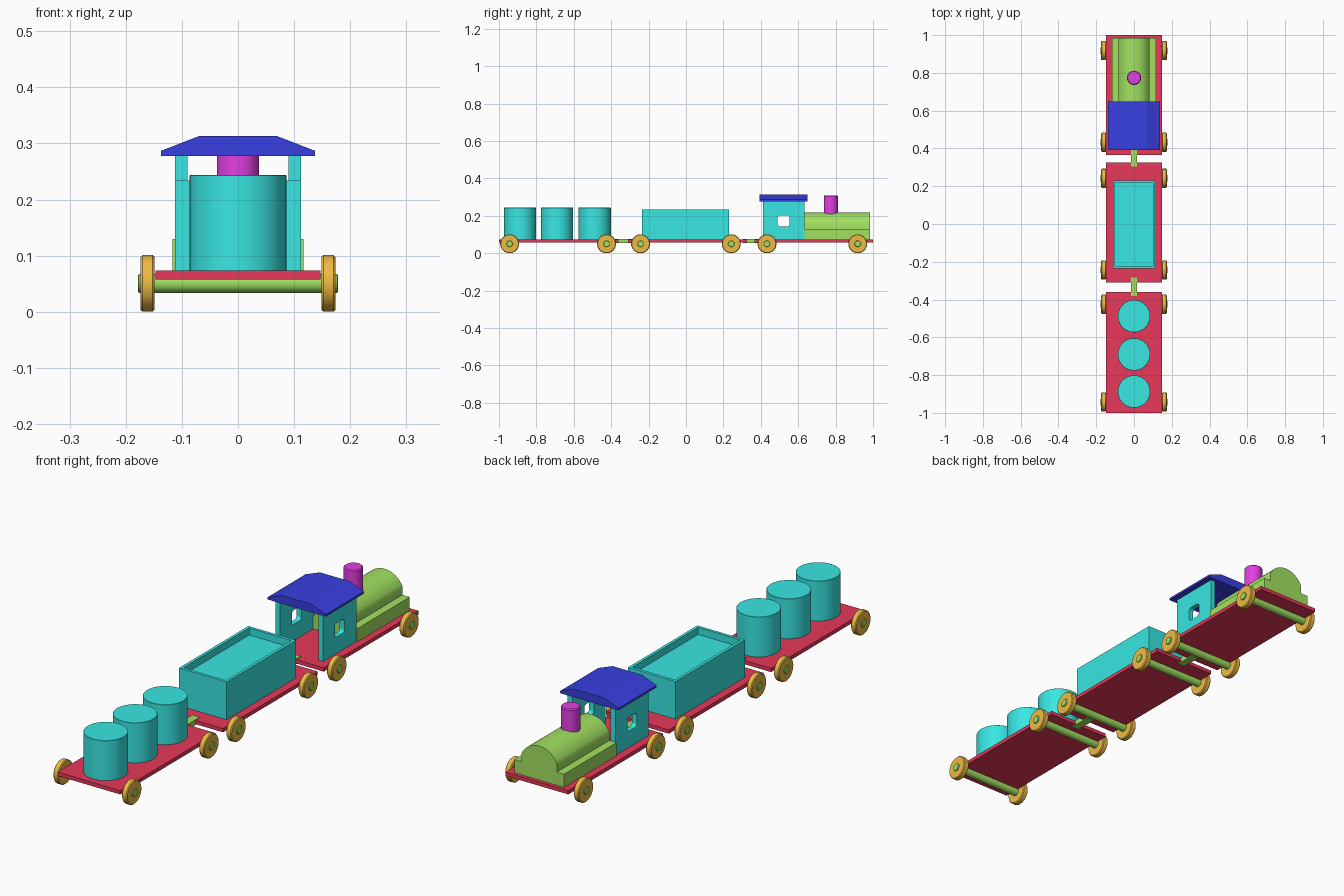
import bpy, bmesh, math
from mathutils import Matrix, Vector

if "Cube" in bpy.data.objects:
    bpy.data.objects.remove(bpy.data.objects["Cube"])


def material(name, rgb):
    m = bpy.data.materials.new(name)
    m.diffuse_color = (*rgb, 1)
    m.use_nodes = True
    m.node_tree.nodes["Principled BSDF"].inputs["Base Color"].default_value = m.diffuse_color
    return m


RED = material("red", (0.80, 0.04, 0.10))
GREEN = material("green", (0.36, 0.76, 0.12))
CYAN = material("cyan", (0.04, 0.80, 0.77))
BLUE = material("blue", (0.04, 0.05, 0.75))
PURPLE = material("purple", (0.77, 0.05, 0.77))
ORANGE = material("orange", (0.85, 0.50, 0.06))


def finish(name, bm, mat, smooth=False):
    bmesh.ops.recalc_face_normals(bm, faces=bm.faces)
    me = bpy.data.meshes.new(name)
    bm.to_mesh(me)
    bm.free()
    ob = bpy.data.objects.new(name, me)
    bpy.context.collection.objects.link(ob)
    if mat:
        me.materials.append(mat)
    if smooth:
        bpy.ops.object.select_all(action='DESELECT')
        ob.select_set(True)
        bpy.context.view_layer.objects.active = ob
        bpy.ops.object.shade_smooth_by_angle(angle=math.radians(30))
    return ob


def box_bm(x0, x1, y0, y1, z0, z1):
    bm = bmesh.new()
    mat = Matrix.Translation(((x0 + x1) / 2, (y0 + y1) / 2, (z0 + z1) / 2)) \
        @ Matrix.Diagonal((x1 - x0, y1 - y0, z1 - z0, 1))
    bmesh.ops.create_cube(bm, size=1, matrix=mat)
    return bm


def prism(name, points, offset, mat, smooth=False):
    """Closed outline pushed along an offset vector."""
    bm = bmesh.new()
    face = bm.faces.new([bm.verts.new(p) for p in points])
    ext = bmesh.ops.extrude_face_region(bm, geom=[face], use_keep_orig=True)
    verts = [g for g in ext["geom"] if isinstance(g, bmesh.types.BMVert)]
    bmesh.ops.translate(bm, verts=verts, vec=offset)
    return finish(name, bm, mat, smooth)


def lathe(name, profile, centre, mat, axis='Z', steps=48):
    """Revolve (radius, height) points round an axis."""
    bm = bmesh.new()
    verts = [bm.verts.new((r, 0, h)) for r, h in profile]
    edges = [bm.edges.new(p) for p in zip(verts, verts[1:])]
    bmesh.ops.spin(bm, geom=verts + edges, axis=(0, 0, 1), cent=(0, 0, 0),
                   angle=2 * math.pi, steps=steps)
    bmesh.ops.remove_doubles(bm, verts=bm.verts, dist=1e-5)
    turn = Matrix.Rotation(math.pi / 2, 4, 'Y') if axis == 'X' else Matrix()
    bm.transform(Matrix.Translation(centre) @ turn)
    return finish(name, bm, mat, True)


def rod(r, h0, h1, bevel):
    return [(0, h0), (r - bevel, h0), (r, h0 + bevel),
            (r, h1 - bevel), (r - bevel, h1), (0, h1)]


# Platforms with their axles and wheels
WHEEL = [(0.017, -0.0125), (0.047, -0.0125), (0.0505, -0.009),
         (0.0505, 0.009), (0.047, 0.0125), (0.017, 0.0125), (0.017, -0.0125)]
cars = {"engine": (0.365, 1.0, (0.433, 0.918)),
        "wagon": (-0.31, 0.325, (-0.243, 0.242)),
        "flatcar": (-1.0, -0.36, (-0.943, -0.425))}
for car, (y0, y1, axles) in cars.items():
    finish(car + "_platform", box_bm(-0.147, 0.147, y0, y1, 0.058, 0.074), RED)
    for end, y in zip(("rear", "lead"), axles):
        lathe(f"{car}_{end}_axle", rod(0.017, -0.178, 0.178, 0.002),
              (0, y, 0.0508), GREEN, 'X', 32)
        for side, x in (("left", -0.161), ("right", 0.161)):
            lathe(f"{car}_{end}_{side}_wheel", WHEEL, (x, y, 0.0508), ORANGE, 'X')

# Couplings between the cars
for i, (y0, y1) in enumerate(((0.305, 0.397), (-0.382, -0.282))):
    finish(f"coupling_{i + 1}", box_bm(-0.017, 0.017, y0, y1, 0.054, 0.077), GREEN)

# Barrels on the flatcar
for i, y in enumerate((-0.887, -0.69, -0.488)):
    lathe(f"barrel_{i + 1}", rod(0.086, 0.073, 0.244, 0.001), (0, y, 0), CYAN, steps=64)

# Wagon box with a shallow recessed top
bm = box_bm(-0.112, 0.112, -0.236, 0.23, 0.073, 0.234)
top = max(bm.faces, key=lambda f: f.calc_center_median().z)
bmesh.ops.inset_region(bm, faces=[top], thickness=0.018)
ext = bmesh.ops.extrude_face_region(bm, geom=[top])
bmesh.ops.translate(bm, vec=(0, 0, -0.03),
                    verts=[g for g in ext["geom"] if isinstance(g, bmesh.types.BMVert)])
if top.is_valid:
    bmesh.ops.delete(bm, geom=[top], context='FACES')
finish("wagon_box", bm, CYAN)

# Cab walls with rounded windows
outline = []
for k, (sy, sz) in enumerate(((1, 1), (-1, 1), (-1, -1), (1, -1))):
    for j in range(7):
        a = math.pi / 2 * (k + j / 6)
        outline.append((-0.2, 0.522 + sy * 0.018 + 0.014 * math.cos(a),
                        0.173 + sz * 0.016 + 0.014 * math.sin(a)))
cutter = prism("window_cutter", outline, (0.4, 0, 0), None)
cutter.hide_render = True
for side, x in (("left", -0.112), ("right", 0.09)):
    wall = finish(f"cab_{side}_wall", box_bm(x, x + 0.022, 0.412, 0.634, 0.073, 0.28), CYAN)
    mod = wall.modifiers.new("window", 'BOOLEAN')
    mod.object = cutter
    mod.operation = 'DIFFERENCE'
    mod.solver = 'EXACT'
    bpy.context.view_layer.objects.active = wall
    bpy.ops.object.modifier_apply(modifier=mod.name)
bpy.data.objects.remove(cutter)

# Cab roof
half = [(0.137, 0.278), (0.137, 0.287), (0.07, 0.313)]
roof = half + [(-x, z) for x, z in reversed(half)]
prism("cab_roof", [(x, 0.393, z) for x, z in roof], (0, 0.256, 0), BLUE)

# Boiler: stepped base with an arched top
R, ZC = 0.0916, 0.127
a0 = math.acos(0.083 / R)
arch = [(R * math.cos(a), ZC + R * math.sin(a))
        for a in (a0 + (math.pi - 2 * a0) * i / 24 for i in range(25))]
boiler = [(0.117, 0.073), (0.117, 0.13), (0.083, 0.13)] + arch + \
         [(-0.083, 0.13), (-0.117, 0.13), (-0.117, 0.073)]
prism("boiler", [(x, 0.633, z) for x, z in boiler], (0, 0.352, 0), GREEN, True)

# Chimney
lathe("chimney", rod(0.0375, 0.19, 0.31, 0.004), (0, 0.774, 0), PURPLE)
